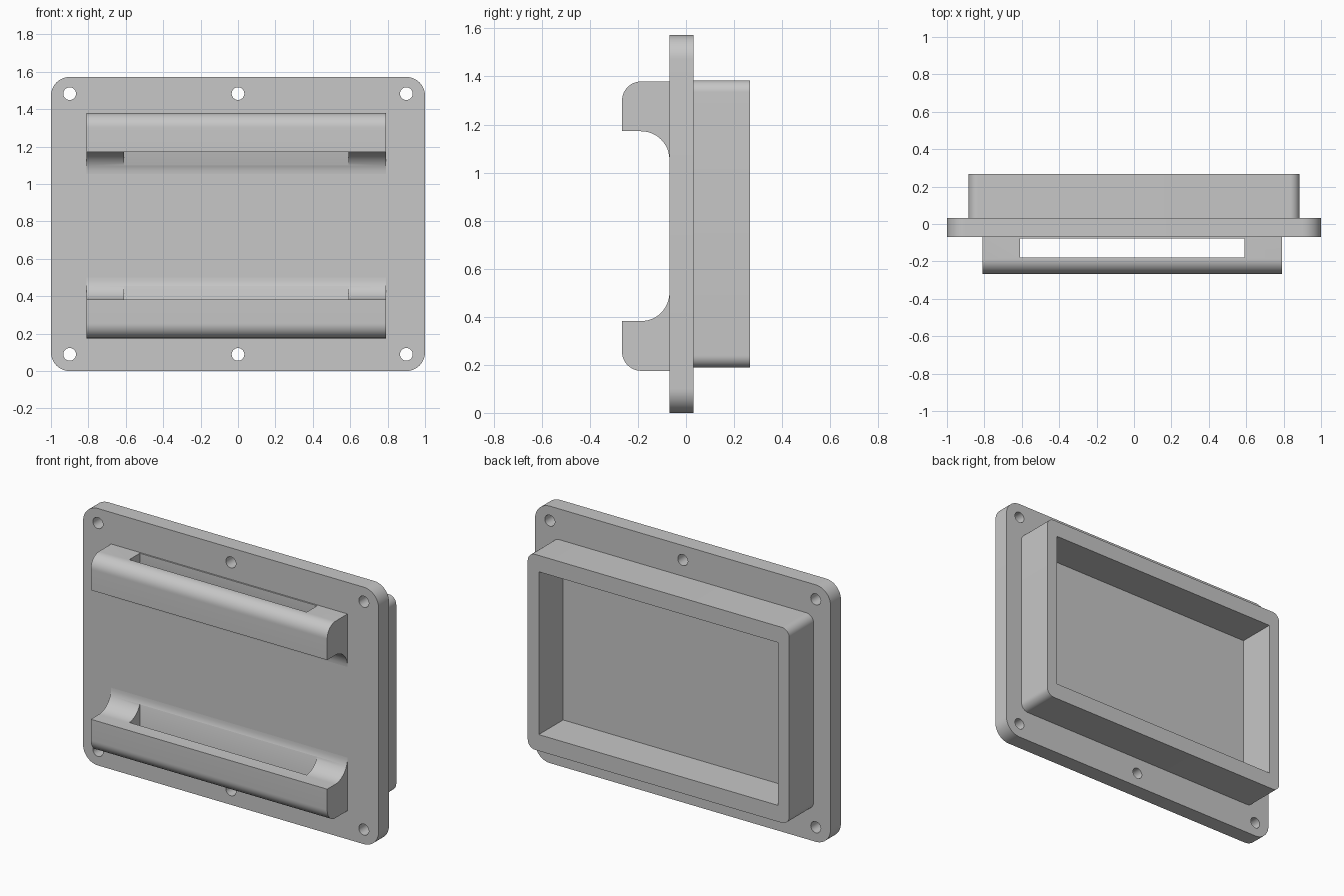
import bpy, bmesh, math

if "Cube" in bpy.data.objects:
    bpy.data.objects.remove(bpy.data.objects["Cube"], do_unlink=True)

grey = bpy.data.materials.new("light_grey")
grey.use_nodes = True
grey.diffuse_color = (0.57, 0.57, 0.57, 1)
grey.node_tree.nodes["Principled BSDF"].inputs["Base Color"].default_value = grey.diffuse_color

HEIGHT = 1.572
MID = HEIGHT / 2
FRONT, BACK = -0.069, 0.031       # plate faces
DEPTH = 0.266                     # overall half depth


def arc(cx, cy, r, start, end, steps=12):
    return [(cx + r * math.cos(math.radians(start + (end - start) * i / steps)),
             cy + r * math.sin(math.radians(start + (end - start) * i / steps)))
            for i in range(steps + 1)]


def rounded_rect(half_w, half_h, r):
    pts = []
    for sx, sz, a in ((1, 1, 0), (-1, 1, 90), (-1, -1, 180), (1, -1, 270)):
        pts += arc(sx * (half_w - r), MID + sz * (half_h - r), r, a, a + 90)
    return pts


def rect(x0, x1, z0, z1):
    return [(x0, z0), (x1, z0), (x1, z1), (x0, z1)]


def prism(name, profile, start, end, axis="y"):
    """Extrude a closed profile along y (profile is x, z) or x (profile is y, z)."""
    bm = bmesh.new()
    place = (lambda p: (p[0], start, p[1])) if axis == "y" else (lambda p: (start, p[0], p[1]))
    face = bm.faces.new([bm.verts.new(place(p)) for p in profile])
    moved = bmesh.ops.extrude_face_region(bm, geom=[face])["geom"]
    shift = (0, end - start, 0) if axis == "y" else (end - start, 0, 0)
    bmesh.ops.translate(bm, vec=shift, verts=[g for g in moved if isinstance(g, bmesh.types.BMVert)])
    bmesh.ops.recalc_face_normals(bm, faces=bm.faces)
    mesh = bpy.data.meshes.new(name)
    bm.to_mesh(mesh)
    bm.free()
    mesh.materials.append(grey)
    obj = bpy.data.objects.new(name, mesh)
    bpy.context.collection.objects.link(obj)
    return obj


def select(obj):
    bpy.ops.object.select_all(action="DESELECT")
    obj.select_set(True)
    bpy.context.view_layer.objects.active = obj


def cut(obj, cutter):
    cutter.hide_render = True
    mod = obj.modifiers.new("cut", "BOOLEAN")
    mod.operation = "DIFFERENCE"
    mod.solver = "EXACT"
    mod.object = cutter
    select(obj)
    bpy.ops.object.modifier_apply(modifier=mod.name)
    bpy.data.objects.remove(cutter, do_unlink=True)


def smooth(obj):
    select(obj)
    bpy.ops.object.shade_smooth_by_angle(angle=math.radians(30))


# Mounting plate with six screw holes
plate = prism("mounting_plate", rounded_rect(1.0, MID, 0.1), FRONT, BACK)
for x in (-0.9, 0, 0.9):
    for side in (-1, 1):
        circle = arc(x, MID + side * 0.697, 0.034, 0, 360, 24)[:-1]
        cut(plate, prism("screw_hole_cutter", circle, -0.2, 0.2))
smooth(plate)

# Open box frame on the back
frame = prism("back_frame", rounded_rect(0.885, 0.598, 0.05), BACK - 0.02, DEPTH)
cut(frame, prism("frame_cutter", rect(-0.81, 0.81, MID - 0.498, MID + 0.498), -0.2, 0.5))
smooth(frame)

# Two mirrored handles: rounded outer edge, hollow fillet at the root, slot behind the bar
ROOT = FRONT + 0.01
handle_profile = ([(ROOT, 1.379)]
                  + arc(-0.187, 1.379 - 0.079, 0.079, 90, 180)
                  + [(-DEPTH, 1.172)]
                  + arc(-0.187, 1.172 - 0.118, 0.118, 90, 0)
                  + [(ROOT, 1.054)])
for name, side in (("upper_handle", 1), ("lower_handle", -1)):
    profile = [(y, z if side > 0 else 2 * 0.777 - z) for y, z in handle_profile]
    handle = prism(name, profile, -0.81, 0.79, axis="x")
    cut(handle, prism("slot_cutter", rect(-0.61, 0.59, 0, HEIGHT), -0.179, -0.078))
    smooth(handle)
